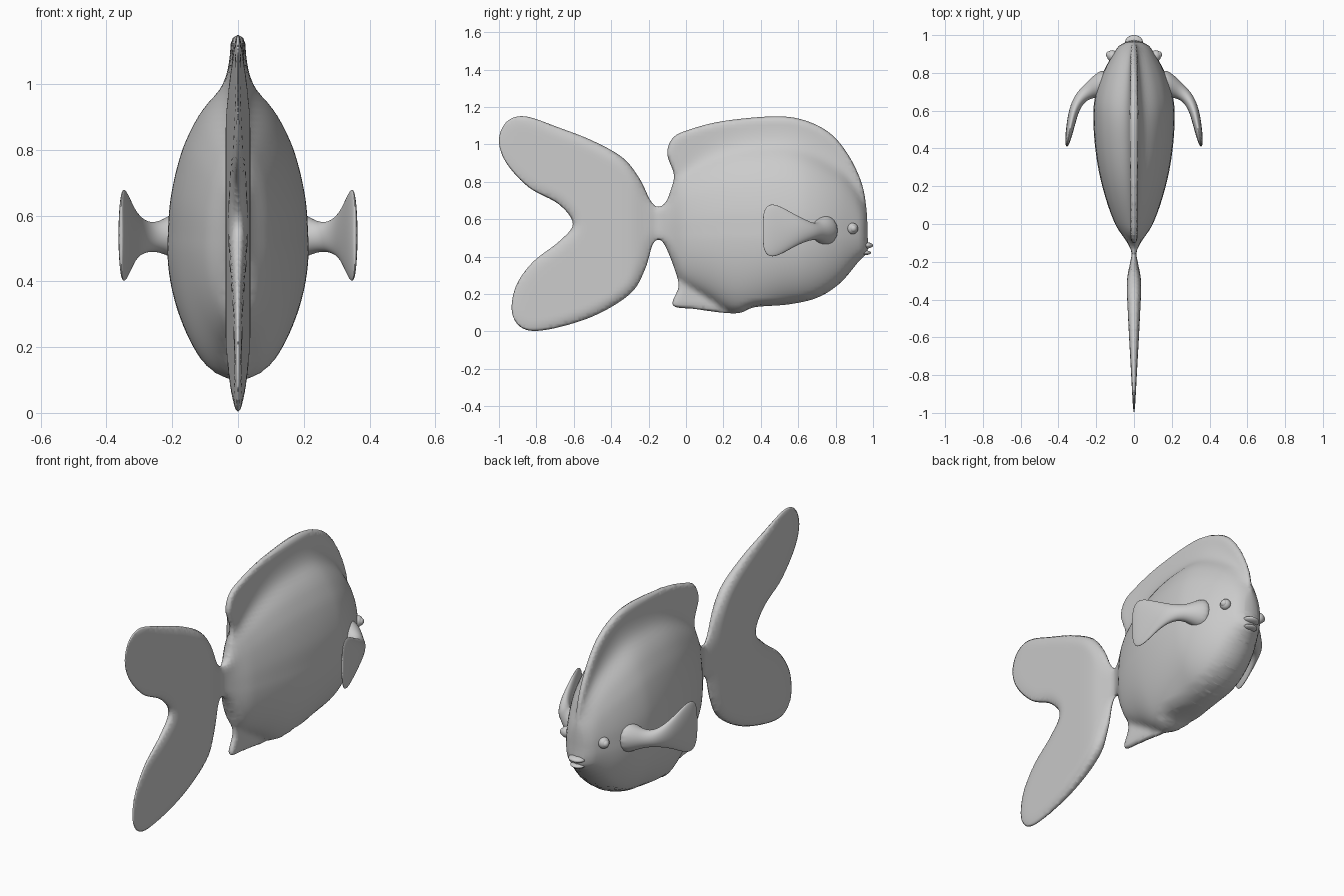
import bpy, bmesh, math
from mathutils import Vector, Matrix, kdtree

default_cube = bpy.data.objects.get("Cube")
if default_cube:
    bpy.data.objects.remove(default_cube, do_unlink=True)

GREY = (0.6, 0.6, 0.6, 1.0)
skin = bpy.data.materials.new("plain_grey")
skin.use_nodes = True
skin.diffuse_color = GREY
skin.node_tree.nodes["Principled BSDF"].inputs["Base Color"].default_value = GREY


def add_object(name, bm, mirror=True, subdivide=0):
    """Turn a bmesh into a smooth object, optionally mirrored across x."""
    mesh = bpy.data.meshes.new(name)
    bm.to_mesh(mesh)
    bm.free()
    mesh.materials.append(skin)
    for polygon in mesh.polygons:
        polygon.use_smooth = True
    obj = bpy.data.objects.new(name, mesh)
    bpy.context.collection.objects.link(obj)
    if mirror:
        modifier = obj.modifiers.new("mirror", "MIRROR")
        modifier.use_clip = True
        modifier.merge_threshold = 0.0005
    if subdivide:
        modifier = obj.modifiers.new("smooth", "SUBSURF")
        modifier.levels = modifier.render_levels = subdivide
    return obj


def closed_spline(points, steps):
    """Sample a closed curve that passes through every point."""
    result, count = [], len(points)
    for i in range(count):
        a, b, c, d = (Vector(points[(i + k) % count]) for k in (-1, 0, 1, 2))
        for j in range(steps):
            t = j / steps
            result.append(b + (c - a) * t / 2 + (a - b * 2.5 + c * 2 - d / 2) * t**2
                          + (b * 1.5 - a / 2 - c * 1.5 + d / 2) * t**3)
    return result


def curve(table):
    """Return a smooth function running through a table of (key, value) pairs."""
    last = len(table) - 1

    def slope(i):
        low, high = table[max(i - 1, 0)], table[min(i + 1, last)]
        return (high[1] - low[1]) / (high[0] - low[0])

    def evaluate(key):
        key = min(max(key, table[0][0]), table[last][0])
        i = next(i for i in range(last) if key <= table[i + 1][0])
        (k0, v0), (k1, v1) = table[i], table[i + 1]
        span = k1 - k0
        t = (key - k0) / span
        ease = t * t * (3 - 2 * t)
        return (v0 + (v1 - v0) * ease + span * t * (1 - t)
                * ((1 - t) * slope(i) - t * slope(i + 1)))
    return evaluate


# Side outline of body, dorsal fin, tail and lower fin, as (y, z)
outline = [
    (.97, .53), (.965, .65), (.94, .79), (.87, .94), (.77, 1.06), (.63, 1.13),
    (.47, 1.15), (.2, 1.125), (.02, 1.08), (-.07, 1.035), (-.1, .95), (-.065, .84),
    (-.08, .76), (-.11, .69), (-.15, .667), (-.19, .7), (-.25, .82), (-.34, .93),
    (-.5, 1.02), (-.68, 1.09), (-.86, 1.15), (-.96, 1.12), (-1, 1.02), (-.96, .9),
    (-.84, .77), (-.68, .68), (-.605, .575), (-.68, .48), (-.82, .37), (-.91, .24),
    (-.93, .1), (-.87, .015), (-.74, .01), (-.5, .08), (-.3, .2), (-.22, .33),
    (-.18, .46), (-.145, .49), (-.11, .455), (-.06, .33), (-.04, .24), (-.07, .14),
    (.05, .12), (.2, .1), (.29, .1), (.37, .13), (.55, .145), (.7, .18), (.82, .255),
    (.92, .37), (.97, .43)]

# Half widths along the fish, and the height range of the rounded core
half_width = curve([
    (-1, .004), (-.8, .015), (-.5, .031), (-.3, .037), (-.2, .02), (-.15, .013),
    (-.1, .035), (0, .1), (.2, .168), (.4, .205), (.6, .215), (.7, .2), (.8, .165),
    (.9, .11), (.95, .075), (.98, .045)])
core_top = curve([(-.15, .72), (0, .84), (.2, .94), (.4, .98), (.6, .97), (.8, .87),
                  (.9, .77), (.98, .62)])
core_base = curve([(-.15, .4), (-.05, .29), (.1, .19), (.28, .09), (.55, .13),
                   (.7, .16), (.82, .235), (.92, .35), (.98, .4)])
# Upper section flares from the rounded flank into the thin dorsal fin
flank = curve([(0, 1), (.3, .954), (.6, .8), (.8, .6), (.9, .45), (1, .26),
               (1.1, .16), (1.25, .1), (1.5, .07)])
FIN = 0.018
MIDDLE = 0.51


def thickness(y, z):
    width = half_width(y)
    if y < -0.15:
        return width
    if z > MIDDLE:
        shape = flank((z - MIDDLE) / (core_top(y) - MIDDLE))
    else:
        u = (MIDDLE - z) / (MIDDLE - core_base(y))
        shape = math.sqrt(max(0, 1 - u * u))
    body = ((width * shape)**4 + FIN**4)**0.25
    blend = min(1, (y + 0.15) / 0.07)
    blend = blend * blend * (3 - 2 * blend)
    return width * (1 - blend) + body * blend


# Body with dorsal fin and tail: fill the outline, cut a grid, then inflate it
fine = closed_spline(outline, 60)
tree = kdtree.KDTree(len(fine))
for index, point in enumerate(fine):
    tree.insert((0, point.x, point.y), index)
tree.balance()

bm = bmesh.new()
face = bm.faces.new([bm.verts.new((0, p.x, p.y)) for p in closed_spline(outline, 6)])
for step in (0.004, 0.009):
    bmesh.ops.inset_region(bm, faces=[face], thickness=step, use_boundary=True,
                           use_even_offset=True)
CELL = 0.02
for axis, start, end in ((Vector((0, 1, 0)), -1, 1), (Vector((0, 0, 1)), 0, 1.16)):
    for i in range(1, int((end - start) / CELL)):
        bmesh.ops.bisect_plane(bm, geom=bm.verts[:] + bm.edges[:] + [face for face in bm.faces],
                               plane_co=axis * (start + i * CELL + 0.003), plane_no=axis)
bmesh.ops.remove_doubles(bm, verts=bm.verts[:], dist=0.0008)
bmesh.ops.triangulate(bm, faces=[f for f in bm.faces if len(f.verts) > 4])
for f in bm.faces:
    if f.normal.x < 0:
        f.normal_flip()
for v in bm.verts:
    if not v.is_boundary:
        depth = tree.find(v.co)[2]
        radius = 0.06 if v.co.y < -0.15 else 0.03
        rim = math.sqrt(1 - (1 - min(depth / radius, 1))**2)
        v.co.x = max(0.001, thickness(v.co.y, v.co.z) * rim)
add_object("body_and_tail", bm)

# Pectoral fins: oval sections swept out and back; (x, y, z, half height, half thickness)
stations = [
    (.12, .75, .54, .1, .09), (.19, .73, .54, .075, .065), (.235, .705, .535, .046, .043),
    (.28, .675, .535, .045, .034), (.312, .62, .54, .068, .028), (.328, .56, .54, .1, .025),
    (.34, .5, .54, .135, .021), (.349, .45, .54, .148, .016), (.354, .42, .54, .12, .009),
    (.356, .41, .54, .07, .004)]
SIDES = 16
bm = bmesh.new()
rings = []
for i, (x, y, z, tall, thick) in enumerate(stations):
    before, after = stations[max(i - 1, 0)], stations[min(i + 1, len(stations) - 1)]
    across = Vector((before[1] - after[1], after[0] - before[0], 0)).normalized()
    ring = []
    for k in range(SIDES):
        angle = math.tau * k / SIDES
        ring.append(bm.verts.new(Vector((x, y, z)) + across * thick * math.cos(angle)
                                 + Vector((0, 0, tall * math.sin(angle)))))
    rings.append(ring)
for first, second in zip(rings, rings[1:]):
    for k in range(SIDES):
        n = (k + 1) % SIDES
        bm.faces.new((first[k], first[n], second[n], second[k]))
bm.faces.new(rings[0])
bm.faces.new(rings[-1])
bmesh.ops.recalc_face_normals(bm, faces=bm.faces[:])
add_object("pectoral_fins", bm, subdivide=2)


def ellipsoid(name, centre, size, mirror):
    bm = bmesh.new()
    bmesh.ops.create_uvsphere(bm, u_segments=32, v_segments=16, radius=1,
                              matrix=Matrix.LocRotScale(Vector(centre), None, Vector(size)))
    return add_object(name, bm, mirror)


# Eyes with raised pupils, and the two lips
ellipsoid("eyes", (.115, .89, .55), (.028, .03, .03), True)
ellipsoid("pupils", (.129, .895, .55), (.019, .02, .02), True)
ellipsoid("upper_lip", (0, .962, .46), (.047, .038, .017), False)
ellipsoid("lower_lip", (0, .953, .421), (.04, .036, .013), False)
